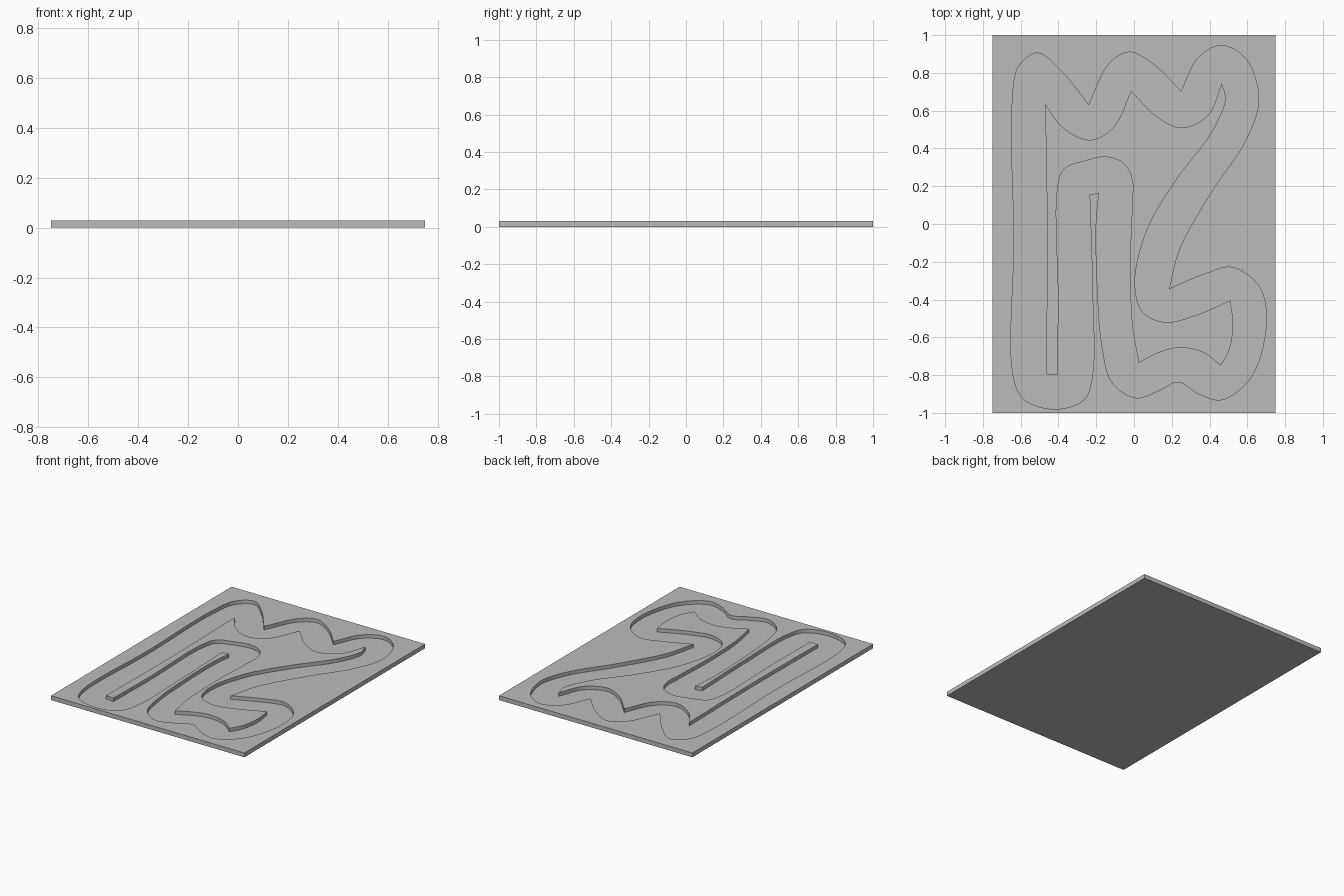
import bpy
import bmesh
from mathutils import Vector

WIDTH, LENGTH, HEIGHT, FLOOR = 1.5, 2.0, 0.03, 0.005

# Outer wall of the track: smooth runs that meet at sharp corners
OUTER_WALL = [
    [(-.24, .63), (-.385, .81), (-.51, .905), (-.61, .835), (-.645, .63), (-.635, -.08),
     (-.64, -.8), (-.58, -.93), (-.415, -.98), (-.265, -.93), (-.22, -.8), (-.22, -.35),
     (-.235, .155)],
    [(-.235, .155), (-.185, .165)],
    [(-.185, .165), (-.2, 0), (-.195, -.3), (-.17, -.64), (-.115, -.84), (.01, -.92),
     (.135, -.88), (.235, -.835), (.345, -.9), (.465, -.93), (.62, -.81), (.7, -.53),
     (.665, -.335), (.52, -.23), (.375, -.265), (.185, -.345)],
    [(.185, -.345), (.24, -.135), (.41, .17), (.595, .45), (.66, .66), (.595, .87),
     (.465, .945), (.34, .88), (.25, .7)],
    [(.25, .7), (.11, .84), (-.025, .91), (-.13, .85), (-.24, .63)],
]

# Inner wall, the edge of the island
INNER_WALL = [
    [(-.47, .635), (-.375, .51), (-.235, .445), (-.11, .51), (-.015, .705)],
    [(-.015, .705), (.125, .565), (.255, .51), (.39, .575), (.465, .745)],
    [(.465, .745), (.485, .66), (.415, .49), (.225, .235), (.07, -.03), (.005, -.31),
     (.045, -.465), (.165, -.52), (.335, -.48), (.51, -.405)],
    [(.51, -.405), (.525, -.53), (.505, -.665), (.46, -.75)],
    [(.46, -.75), (.365, -.68), (.24, -.655), (.135, -.68), (.025, -.735)],
    [(.025, -.735), (-.01, -.53), (-.02, -.19), (-.01, .1), (-.01, .235), (-.055, .32),
     (-.15, .355), (-.255, .335), (-.37, .29), (-.405, .185), (-.4, -.4), (-.405, -.8)],
    [(-.405, -.8), (-.465, -.795)],
    [(-.465, -.795), (-.46, -.03), (-.47, .635)],
]


def smooth_run(points, steps=8):
    """Centripetal spline through the points, without the last one."""
    pts = [Vector(p) for p in points]
    if len(pts) == 2:
        return pts[:1]
    pts = [2 * pts[0] - pts[1]] + pts + [2 * pts[-1] - pts[-2]]
    result = []
    for a, b, c, d in zip(pts, pts[1:], pts[2:], pts[3:]):
        ta = (b - a).length ** .5
        tb = ta + (c - b).length ** .5
        tc = tb + (d - c).length ** .5
        for i in range(steps):
            t = ta + (tb - ta) * i / steps
            ab = a.lerp(b, t / ta)
            bc = b.lerp(c, (t - ta) / (tb - ta))
            cd = c.lerp(d, (t - tb) / (tc - tb))
            abc = ab.lerp(bc, t / tb)
            bcd = bc.lerp(cd, (t - ta) / (tc - ta))
            result.append(abc.lerp(bcd, (t - ta) / (tb - ta)))
    return result


def add_loop(bm, wall, z):
    """Closed ring of edges that follows a wall."""
    verts = [bm.verts.new((p.x, p.y, z)) for run in wall for p in smooth_run(run)]
    return [bm.edges.new(pair) for pair in zip(verts, verts[1:] + verts[:1])]


def make_object(name, bm):
    bmesh.ops.recalc_face_normals(bm, faces=bm.faces)
    mesh = bpy.data.meshes.new(name)
    bm.to_mesh(mesh)
    bm.free()
    obj = bpy.data.objects.new(name, mesh)
    bpy.context.collection.objects.link(obj)
    return obj


cube = bpy.data.objects.get("Cube")
if cube:
    bpy.data.objects.remove(cube, do_unlink=True)

grey = bpy.data.materials.new("plain grey")
grey.use_nodes = True
grey.diffuse_color = (0.5, 0.5, 0.5, 1)
grey.node_tree.nodes["Principled BSDF"].inputs["Base Color"].default_value = grey.diffuse_color

# Flat slab
bm = bmesh.new()
bmesh.ops.create_cube(bm, size=1)
bmesh.ops.scale(bm, vec=(WIDTH, LENGTH, HEIGHT), verts=bm.verts)
bmesh.ops.translate(bm, vec=(0, 0, HEIGHT / 2), verts=bm.verts)
board = make_object("track_board", bm)
board.data.materials.append(grey)

# Track-shaped cutter, raised clear of the slab top
bm = bmesh.new()
edges = add_loop(bm, OUTER_WALL, FLOOR) + add_loop(bm, INNER_WALL, FLOOR)
bmesh.ops.triangle_fill(bm, edges=edges, use_beauty=True, use_dissolve=False)
top = bmesh.ops.extrude_face_region(bm, geom=list(bm.faces))["geom"]
bmesh.ops.translate(bm, vec=(0, 0, HEIGHT),
                    verts=[g for g in top if isinstance(g, bmesh.types.BMVert)])
cutter = make_object("track_cutter", bm)
cutter.data.materials.append(grey)
cutter.hide_render = True

# Sink the track into the slab
groove = board.modifiers.new("track_groove", 'BOOLEAN')
groove.operation = 'DIFFERENCE'
groove.solver = 'EXACT'
groove.object = cutter
bpy.context.view_layer.objects.active = board
board.select_set(True)
bpy.ops.object.modifier_apply(modifier=groove.name)
bpy.data.objects.remove(cutter, do_unlink=True)
bpy.ops.object.shade_smooth_by_angle()
